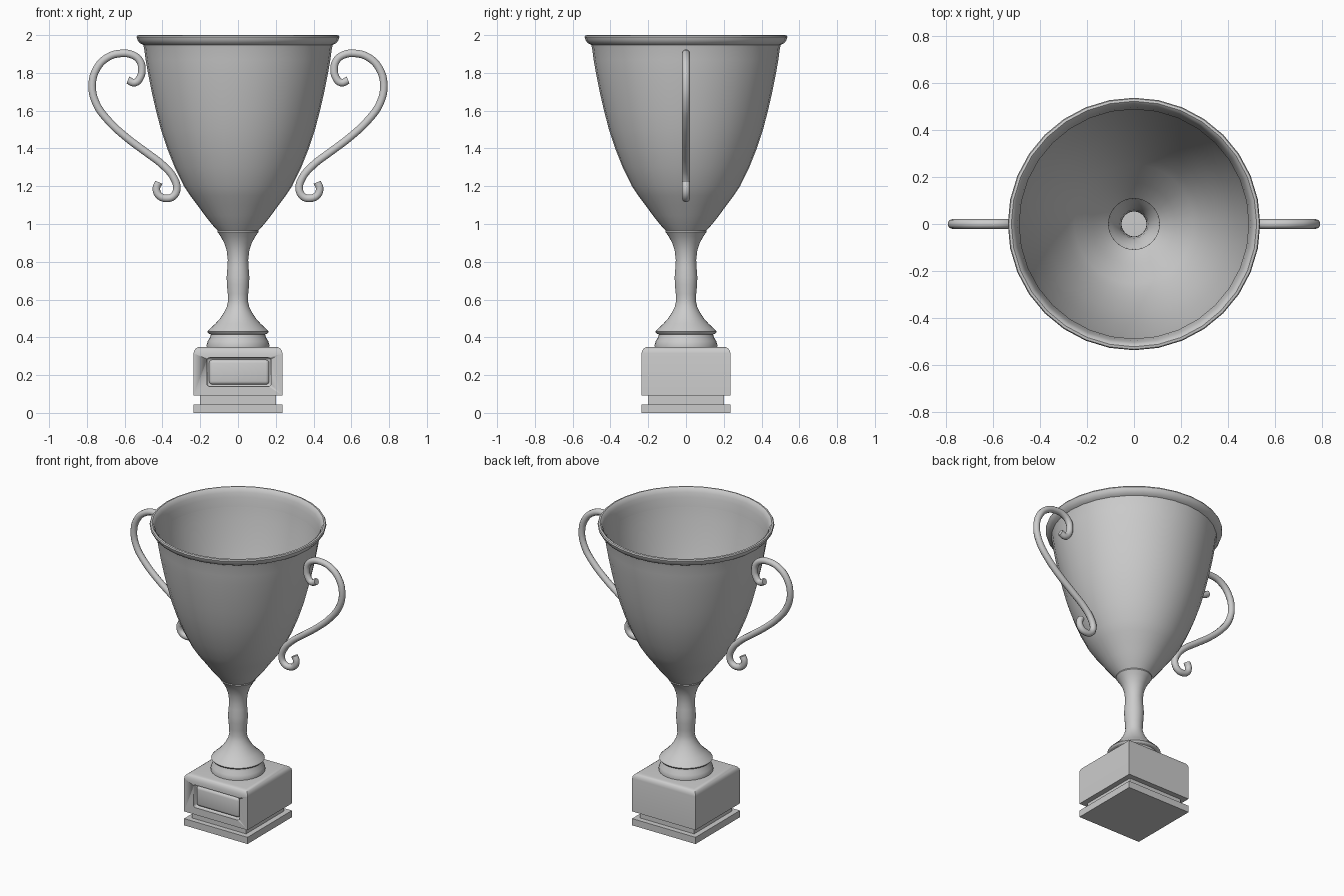
import bpy, bmesh, math
from mathutils import Vector

if "Cube" in bpy.data.objects:
    bpy.data.objects.remove(bpy.data.objects["Cube"])


def finish(name, bm, angle=40):
    me = bpy.data.meshes.new(name)
    bm.to_mesh(me)
    bm.free()
    ob = bpy.data.objects.new(name, me)
    bpy.context.collection.objects.link(ob)
    bpy.ops.object.select_all(action='DESELECT')
    ob.select_set(True)
    bpy.context.view_layer.objects.active = ob
    bpy.ops.object.shade_smooth_by_angle(angle=math.radians(angle))
    return ob


def lathe(name, profile, sides=32):
    bm = bmesh.new()
    rings = []
    for r, z in profile:
        rings.append([bm.verts.new((r * math.cos(2 * math.pi * i / sides),
                                    r * math.sin(2 * math.pi * i / sides), z))
                      for i in range(sides)])
    for a, b in zip(rings, rings[1:]):
        for i in range(sides):
            j = (i + 1) % sides
            bm.faces.new((a[i], a[j], b[j], b[i]))
    return finish(name, bm)


def box(name, lo, hi, bevel=0.0, pick=None, segments=3):
    bm = bmesh.new()
    bmesh.ops.create_cube(bm, size=1)
    lo, hi = Vector(lo), Vector(hi)
    for v in bm.verts:
        v.co = (lo + hi) / 2 + v.co * (hi - lo)
    if bevel:
        edges = [e for e in bm.edges if pick is None or all(pick(v.co) for v in e.verts)]
        bmesh.ops.bevel(bm, geom=edges, offset=bevel, segments=segments,
                        profile=0.5, affect='EDGES')
    return finish(name, bm)


# Bowl: a thin open shell with a flared lip
lathe("bowl", [(0.108, 0.965), (0.135, 0.995), (0.175, 1.045), (0.215, 1.1),
               (0.253, 1.15), (0.286, 1.2), (0.335, 1.3), (0.375, 1.4),
               (0.408, 1.5), (0.434, 1.6), (0.457, 1.7), (0.477, 1.8),
               (0.489, 1.87), (0.497, 1.93), (0.502, 1.95)])
lathe("rim", [(0.502, 1.948), (0.52, 1.957), (0.532, 1.974), (0.537, 1.99),
              (0.533, 1.998), (0.522, 2.0), (0.512, 1.992), (0.503, 1.97),
              (0.496, 1.94), (0.488, 1.88)])

# Hollow turned stem and its foot ring
lathe("stem", [(0.155, 0.42), (0.163, 0.43), (0.15, 0.445), (0.12, 0.472),
               (0.095, 0.5), (0.075, 0.53), (0.06, 0.56), (0.053, 0.59),
               (0.054, 0.63), (0.059, 0.68), (0.06, 0.72), (0.056, 0.77),
               (0.054, 0.81), (0.06, 0.86), (0.073, 0.9), (0.092, 0.935),
               (0.109, 0.958), (0.108, 0.968)])
lathe("foot_ring", [(0.165, 0.345), (0.166, 0.36), (0.16, 0.38), (0.148, 0.4),
                    (0.143, 0.415), (0.155, 0.42)])

# Square plinth
box("plinth_plate", (-0.235, -0.235, 0), (0.235, 0.235, 0.045))
box("plinth_neck", (-0.2, -0.2, 0.04), (0.2, 0.2, 0.1))
block = box("plinth_block", (-0.235, -0.235, 0.093), (0.235, 0.235, 0.35),
            0.035, lambda c: c.z > 0.3, 4)

# Recessed panel cut in the front of the block
cutter = box("panel_cutter", (-0.165, -0.3, 0.14), (0.175, -0.205, 0.292),
             0.014, None)
mod = block.modifiers.new("panel", 'BOOLEAN')
mod.operation = 'DIFFERENCE'
mod.solver = 'EXACT'
mod.object = cutter
bpy.context.view_layer.objects.active = block
bpy.ops.object.modifier_apply(modifier=mod.name)
bpy.data.objects.remove(cutter)

# Cushion-shaped name plate
box("plaque", (-0.153, -0.23, 0.15), (0.165, -0.17, 0.282), 0.018, None)

# Scrolled handles
path = [(.583, 1.762), (.546, 1.748), (.517, 1.778), (.509, 1.82), (.519, 1.862),
        (.556, 1.894), (.62, 1.903), (.689, 1.883), (.747, 1.825), (.772, 1.735),
        (.752, 1.64), (.689, 1.55), (.593, 1.46), (.487, 1.38), (.397, 1.311),
        (.339, 1.242), (.324, 1.184), (.344, 1.146), (.381, 1.136), (.419, 1.152),
        (.432, 1.19), (.419, 1.221)]
for side, name in ((1, "right_handle"), (-1, "left_handle")):
    cu = bpy.data.curves.new(name, 'CURVE')
    cu.dimensions = '3D'
    cu.bevel_depth = 0.021
    cu.bevel_resolution = 3
    cu.resolution_u = 4
    cu.use_fill_caps = True
    sp = cu.splines.new('BEZIER')
    sp.bezier_points.add(len(path) - 1)
    for p, (x, z) in zip(sp.bezier_points, path):
        p.co = (side * x, 0, z)
        p.handle_left_type = p.handle_right_type = 'AUTO'
    ob = bpy.data.objects.new(name, cu)
    bpy.context.collection.objects.link(ob)
    bpy.ops.object.select_all(action='DESELECT')
    ob.select_set(True)
    bpy.context.view_layer.objects.active = ob
    bpy.ops.object.convert(target='MESH')
    bpy.ops.object.shade_smooth_by_angle(angle=math.radians(40))
